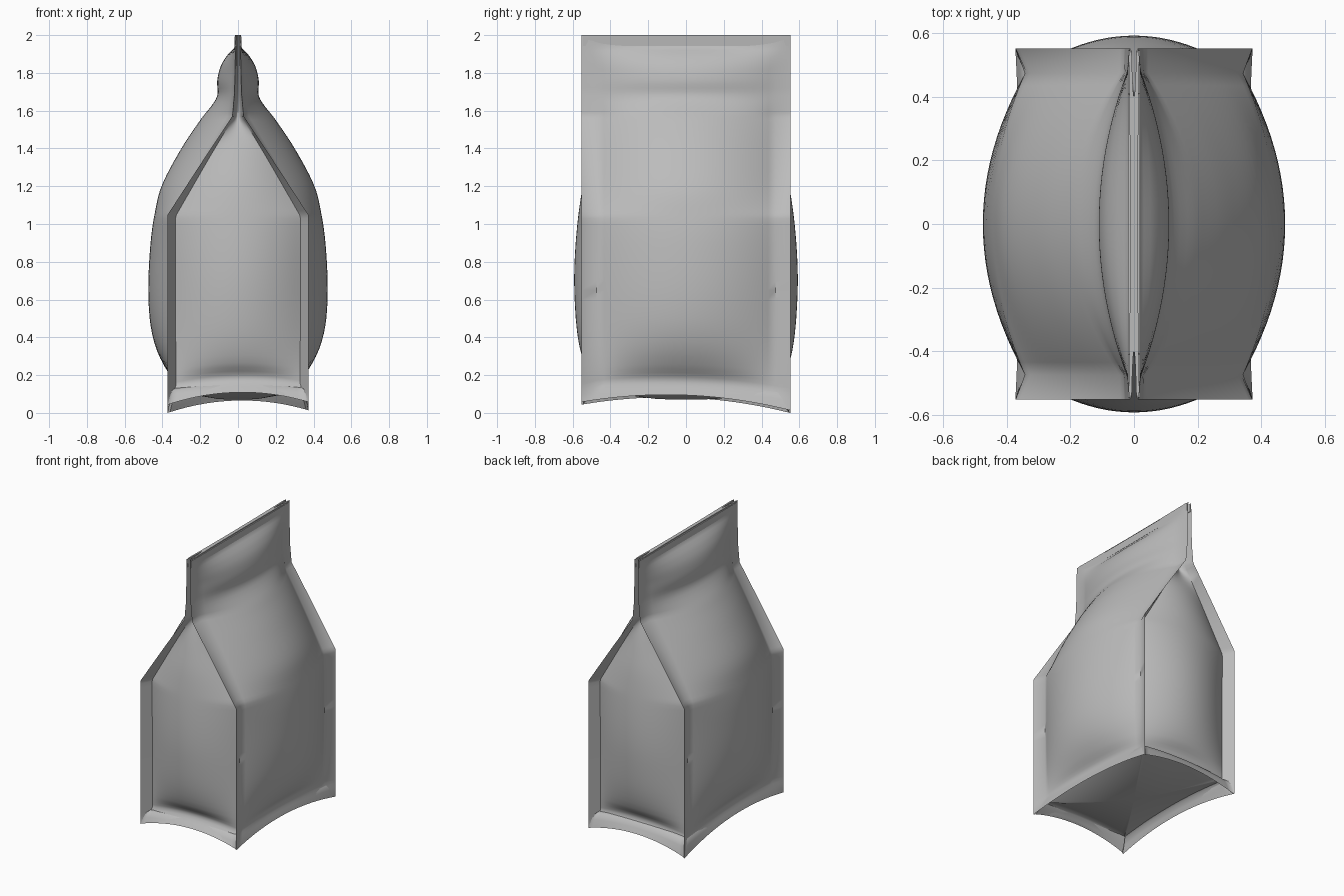
import bpy, bmesh

if "Cube" in bpy.data.objects:
    bpy.data.objects.remove(bpy.data.objects["Cube"])

# Height profiles: (height, value)
EDGE_X = [(0, .372), (1.05, .372), (1.33, .19), (1.57, .03), (1.7, .018), (2, .012)]
SEAM_X = [(0, .366), (.04, .355), (.1, .335), (1.04, .337), (1.33, .17), (1.57, .027), (1.7, .018), (2, .012)]
SEAM_Y = [(0, .54), (.04, .51), (.1, .475), (1.8, .478), (1.92, .50), (2, .53)]
SIDE_MID = [(0, .358), (.1, .338), (.19, .385), (.3, .43), (.45, .462), (.65, .475), (.9, .463),
            (1.05, .442), (1.2, .405), (1.4, .30), (1.55, .20), (1.67, .113), (1.76, .11),
            (1.84, .09), (1.9, .052), (1.94, .014), (2, .012)]
GUSSET_MID = [(0, .54), (.1, .492), (.19, .535), (.3, .562), (.45, .58), (.7, .592), (.95, .58),
              (1.18, .55), (1.35, .51), (1.5, .465), (1.6, .43), (1.75, .40), (2, .40)]


def linear(tab, z):
    for (z0, a), (z1, b) in zip(tab, tab[1:]):
        if z <= z1:
            return a + (b - a) * (z - z0) / (z1 - z0)
    return tab[-1][1]


def smooth(tab, z):
    """Cubic Hermite interpolation with averaged slopes."""
    def slope(i):
        a, b = tab[max(i - 1, 0)], tab[min(i + 1, len(tab) - 1)]
        return (b[1] - a[1]) / (b[0] - a[0])
    for i in range(len(tab) - 1):
        (z0, a), (z1, b) = tab[i], tab[i + 1]
        if z <= z1:
            h = z1 - z0
            t = (z - z0) / h
            return (a * (2*t**3 - 3*t*t + 1) + b * (3*t*t - 2*t**3)
                    + h * slope(i) * (t**3 - 2*t*t + t) + h * slope(i + 1) * (t**3 - t*t))
    return tab[-1][1]


def lifted(x, y, z):
    """Wavy bottom rim: raised between the corners, fading out upwards."""
    if z >= .5:
        return z
    s = min(1, min(max(abs(x) / .372, 0), 1) ** 2 if abs(y) / .55 > abs(x) / .372 else (y / .55) ** 2)
    corner = .029 - .022 * y / .55 + .007 * x / .372
    return z + (1 - z / .5) * (corner + .058 * (1 - s))


N = 24


def ring(z):
    """One horizontal section: four bulging panels joined by corner fins."""
    xe, xi, yi = linear(EDGE_X, z), linear(SEAM_X, z), linear(SEAM_Y, z)
    xm, ym = smooth(SIDE_MID, z), smooth(GUSSET_MID, z)
    t = min(.006, xi * .4)
    us = [-1 + 2 * i / N for i in range(N + 1)]
    front = [((xi - t) * u, -(yi + .004 + (ym - yi - .004) * (1 - u * u))) for u in us]
    side = [(xi + t + (xm - xi - t) * (1 - u * u), (yi - .003) * u) for u in us]
    half = front + [(xe, -.552)] + side + [(xe, .552)]
    pts = half + [(-x, -y) for x, y in half]
    return [(x, y, lifted(x, y, z)) for x, y in pts]


# Bag: lofted sections, seal at the top and sunken base panel
heights = [0, .02, .04, .06, .08, .1, .12, .145, .17, .2]
heights += [.2 + .05 * i for i in range(1, 17)] + [1.03, 1.05, 1.07]
heights += [1.1 + .04 * i for i in range(11)] + [1.53, 1.55, 1.57, 1.59, 1.62, 1.645]
heights += [1.66 + .02 * i for i in range(15)] + [1.96, 1.985, 2.0]
bm = bmesh.new()
rim = ring(0)
sections = []
for k, lift in ((.12, 0), (.3, .005), (.5, .02), (.7, .04), (.83, .06), (.9, .07), (.94, .06), (.97, .03)):
    sections.append([(x * k, y * k, .07 + lift + (z - .07) * k ** 4 * .6) for x, y, z in rim])
sections += [ring(z) for z in heights]
loops = [[bm.verts.new(p) for p in s] for s in sections]
M = len(rim)
for a, b in zip(loops, loops[1:]):
    for i in range(M):
        j = (i + 1) % M
        bm.faces.new((a[i], a[j], b[j], b[i]))
centre = bm.verts.new((0, 0, .07))
for i in range(M):
    bm.faces.new((centre, loops[0][(i + 1) % M], loops[0][i]))
bm.faces.new(loops[-1])
mesh = bpy.data.meshes.new("bag")
bm.to_mesh(mesh)
bm.free()
bag = bpy.data.objects.new("bag", mesh)
bpy.context.collection.objects.link(bag)

# Folded strip along the top seal
mat = bpy.data.materials.new("plain grey")
mat.diffuse_color = (.5, .5, .5, 1)
mat.use_nodes = True
mat.node_tree.nodes["Principled BSDF"].inputs["Base Color"].default_value = mat.diffuse_color
for s in (-1, 1):
    bpy.ops.mesh.primitive_cube_add(size=1, location=(s * .013, 0, 1.967))
    strip = bpy.context.object
    strip.name = "top_seal_strip"
    strip.scale = (.008, 1.09, .05)
    strip.rotation_euler.y = s * .06
    strip.data.materials.append(mat)

bag.data.materials.append(mat)
bpy.ops.object.select_all(action='DESELECT')
bag.select_set(True)
bpy.context.view_layer.objects.active = bag
bpy.ops.object.shade_smooth_by_angle(angle=.85)
